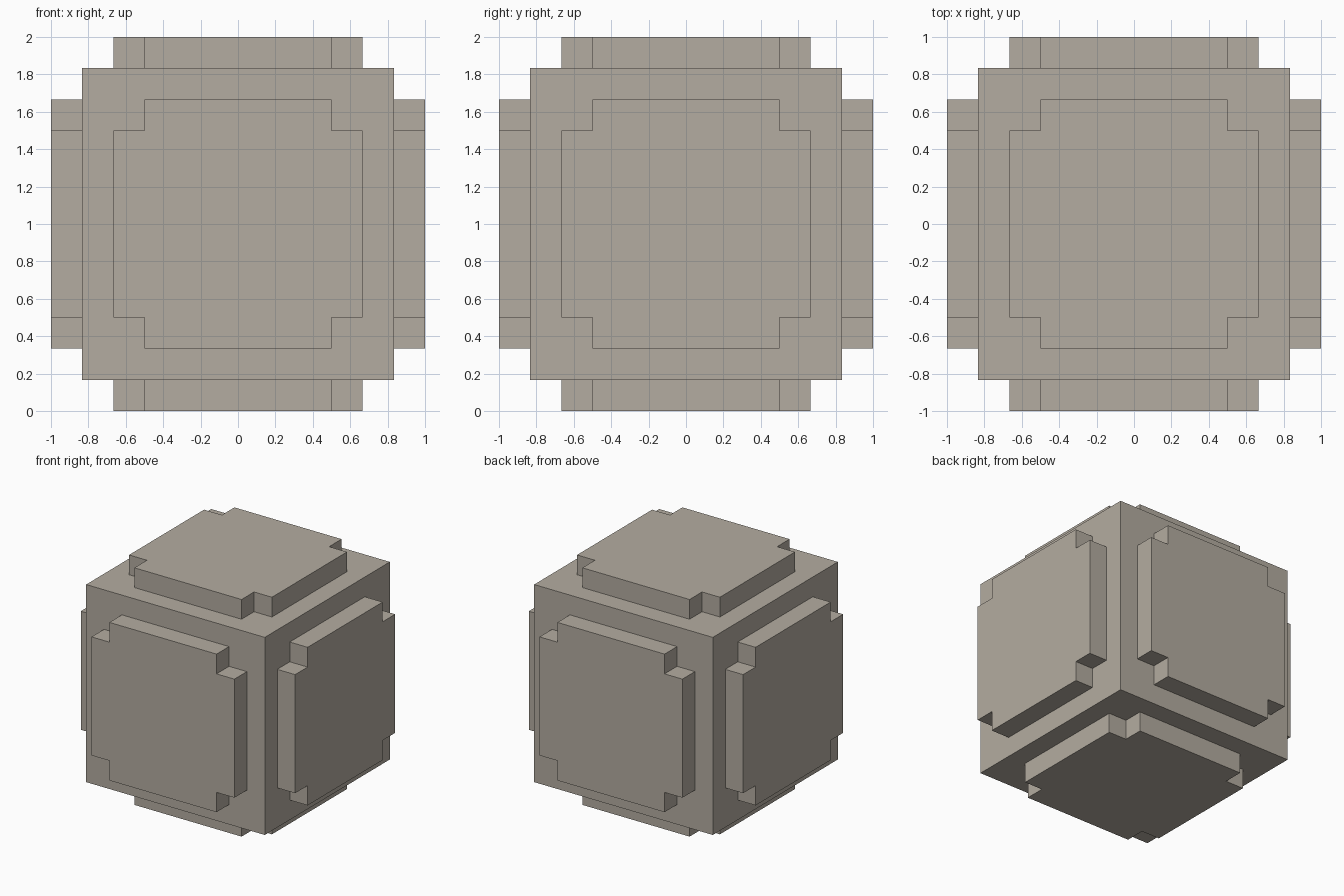
import bpy
import bmesh
from math import pi
from mathutils import Matrix, Vector

cube = bpy.data.objects.get("Cube")
if cube:
    bpy.data.objects.remove(cube, do_unlink=True)

CORE = 5 / 6      # half width of the core cube
WIDE = 2 / 3      # half width of a raised plate
NOTCH = 0.5       # inner edge of the plate's corner notches
EMBED = 0.01      # how far a plate sinks into the core
CENTRE = Vector((0, 0, 1))

stone = bpy.data.materials.new("warm_grey_stone")
colour = (0.456, 0.414, 0.354, 1)
stone.diffuse_color = colour
stone.use_nodes = True
bsdf = stone.node_tree.nodes["Principled BSDF"]
bsdf.inputs["Base Color"].default_value = colour
bsdf.inputs["Roughness"].default_value = 0.8


def add_object(name, bm):
    bmesh.ops.recalc_face_normals(bm, faces=bm.faces)
    mesh = bpy.data.meshes.new(name)
    bm.to_mesh(mesh)
    bm.free()
    mesh.materials.append(stone)
    obj = bpy.data.objects.new(name, mesh)
    obj.location = CENTRE
    bpy.context.collection.objects.link(obj)
    return obj


def notched_plate(name, rotation):
    """Square plate with stepped corners, raised along +z and then turned."""
    corner = [(WIDE, NOTCH), (NOTCH, NOTCH), (NOTCH, WIDE)]
    bm = bmesh.new()
    verts = []
    for quarter in range(4):
        turn = Matrix.Rotation(quarter * pi / 2, 3, 'Z')
        verts += [bm.verts.new(turn @ Vector((x, y, CORE - EMBED))) for x, y in corner]
    base = bm.faces.new(verts)
    top = bmesh.ops.extrude_face_region(bm, geom=[base], use_keep_orig=True)
    raised = [v for v in top["geom"] if isinstance(v, bmesh.types.BMVert)]
    bmesh.ops.translate(bm, verts=raised, vec=(0, 0, 1 - CORE + EMBED))
    bmesh.ops.transform(bm, matrix=rotation, verts=bm.verts)
    return add_object(name, bm)


# Core cube
bm = bmesh.new()
bmesh.ops.create_cube(bm, size=2 * CORE)
add_object("core_cube", bm)

# One raised plate on each side
sides = {
    "top_plate": (0, 'X'),
    "bottom_plate": (pi, 'X'),
    "front_plate": (pi / 2, 'X'),
    "back_plate": (-pi / 2, 'X'),
    "left_plate": (pi / 2, 'Y'),
    "right_plate": (-pi / 2, 'Y'),
}
for name, (angle, axis) in sides.items():
    notched_plate(name, Matrix.Rotation(angle, 4, axis))
